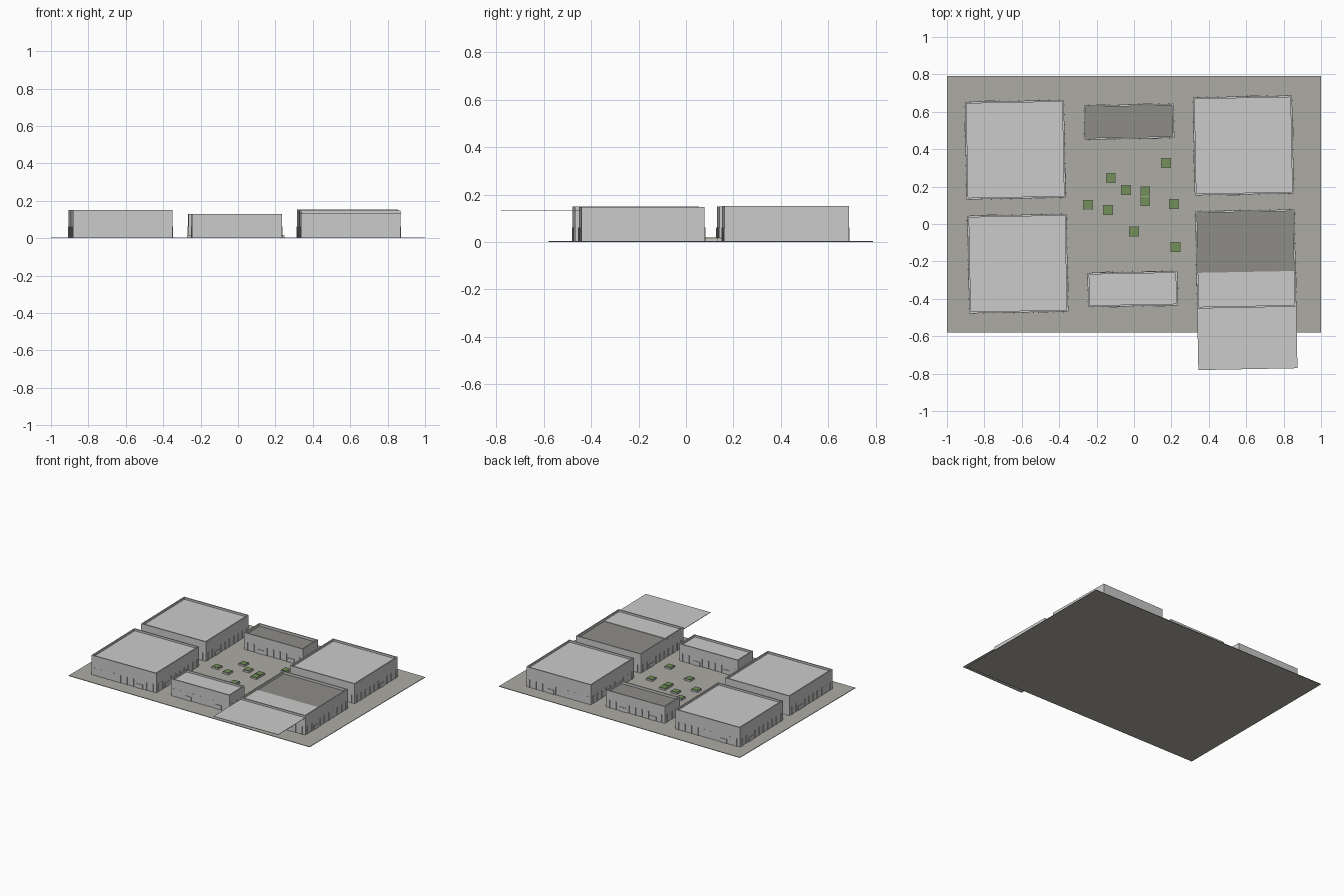
import bpy, bmesh, math
from mathutils import Matrix, Vector

if "Cube" in bpy.data.objects:
    bpy.data.objects.remove(bpy.data.objects["Cube"])


def material(name, rgb):
    m = bpy.data.materials.new(name)
    m.diffuse_color = (*rgb, 1)
    m.use_nodes = True
    m.node_tree.nodes["Principled BSDF"].inputs["Base Color"].default_value = m.diffuse_color
    return m


PAVING = material("paving", (0.42, 0.41, 0.37))
CEILING = material("ceiling", (0.27, 0.265, 0.25))
GREEN = material("hedge_green", (0.17, 0.28, 0.10))


def boxes(name, items, loc=(0, 0, 0), rot=0.0, mat=None):
    """One object from boxes given as (x0, x1, y0, y1, z0, z1, turn)."""
    bm = bmesh.new()
    for x0, x1, y0, y1, z0, z1, turn in items:
        m = (Matrix.Rotation(turn, 4, 'Z')
             @ Matrix.Translation(((x0 + x1) / 2, (y0 + y1) / 2, (z0 + z1) / 2))
             @ Matrix.Diagonal((x1 - x0, y1 - y0, z1 - z0, 1)))
        bmesh.ops.create_cube(bm, size=1, matrix=m)
    me = bpy.data.meshes.new(name)
    bm.to_mesh(me)
    bm.free()
    ob = bpy.data.objects.new(name, me)
    bpy.context.collection.objects.link(ob)
    ob.location = loc
    ob.rotation_euler.z = rot
    if mat:
        me.materials.append(mat)
    return ob


FLOOR = 0.004
TILT = math.radians(1.1)
WALL = 0.009


def building(name, cx, cy, w, d, h, doors, roof_shift=(0, 0), roofed=True):
    loc = (cx, cy, 0)
    walls, fins, door_boxes = [], [], []
    for side in range(4):
        turn = side * math.pi / 2
        length, depth = (w, d) if side % 2 == 0 else (d, w)
        face = -depth / 2
        # wall rising past the roof as a parapet
        walls.append((-length / 2, length / 2 - WALL, face, face + WALL, FLOOR, h, turn))
        spots = doors if side % 2 == 0 or len(doors) == 1 else []
        if side % 2 and spots:
            spots = [-s for s in spots]
        # doors
        for s in spots:
            door_boxes.append((s - 0.027, s + 0.027, face - 0.004, face, FLOOR, 0.035, turn))
        # slim upright fins between the doors
        count = max(3, round(length / 0.053))
        for i in range(count):
            u = -length / 2 + (i + 0.5) * length / count
            if all(abs(u - s) > 0.033 for s in spots):
                fins.append((u - 0.003, u + 0.003, face - 0.004, face, FLOOR, 0.062, turn))
    boxes(name + "_walls", walls, loc, TILT)
    boxes(name + "_fins", fins, loc, TILT)
    boxes(name + "_doors", door_boxes, loc, TILT)
    # inner ceiling, visible where the roof is off
    a, b, top = w / 2 - WALL, d / 2 - WALL, h - 0.014
    boxes(name + "_ceiling", [(-a, a, -b, b, FLOOR, top - 0.003, 0)], loc, TILT, CEILING)
    if roofed:
        sx, sy = roof_shift
        if sx or sy:
            a, b = w / 2, d / 2
        boxes(name + "_roof", [(-a, a, -b, b, top - 0.003, top, 0)],
              (cx + sx, cy + sy, 0), TILT)


# paved yard
boxes("paved_yard", [(-1, 1, -0.58, 0.79, 0, FLOOR, 0)], mat=PAVING)

# four large halls and two narrow ones
building("back_left_hall", -0.635, 0.397, 0.53, 0.522, 0.150, [0.13])
building("front_left_hall", -0.621, -0.212, 0.53, 0.522, 0.150, [0.13])
building("back_right_hall", 0.585, 0.420, 0.53, 0.524, 0.153, [-0.065])
building("front_right_hall", 0.598, -0.187, 0.53, 0.520, 0.148, [0.13],
         roof_shift=(0.006, -0.329))
building("back_middle_hall", -0.026, 0.547, 0.48, 0.183, 0.130, [-0.10, 0.145], roofed=False)
building("front_middle_hall", -0.007, -0.348, 0.48, 0.183, 0.130, [-0.10, 0.145])

# courtyard planters
spots = [(-0.125, 0.246), (-0.043, 0.182), (0.06, 0.174), (0.06, 0.123), (0.214, 0.107),
         (-0.246, 0.102), (-0.139, 0.075), (0.0, -0.04), (0.222, -0.123), (0.171, 0.326)]
for i, (x, y) in enumerate(spots, 1):
    boxes(f"planter_{i}", [(-0.026, 0.026, -0.026, 0.026, FLOOR, 0.015, 0)], (x, y, 0))
    boxes(f"hedge_{i}", [(-0.023, 0.023, -0.023, 0.023, 0.014, 0.018, 0)], (x, y, 0), mat=GREEN)
